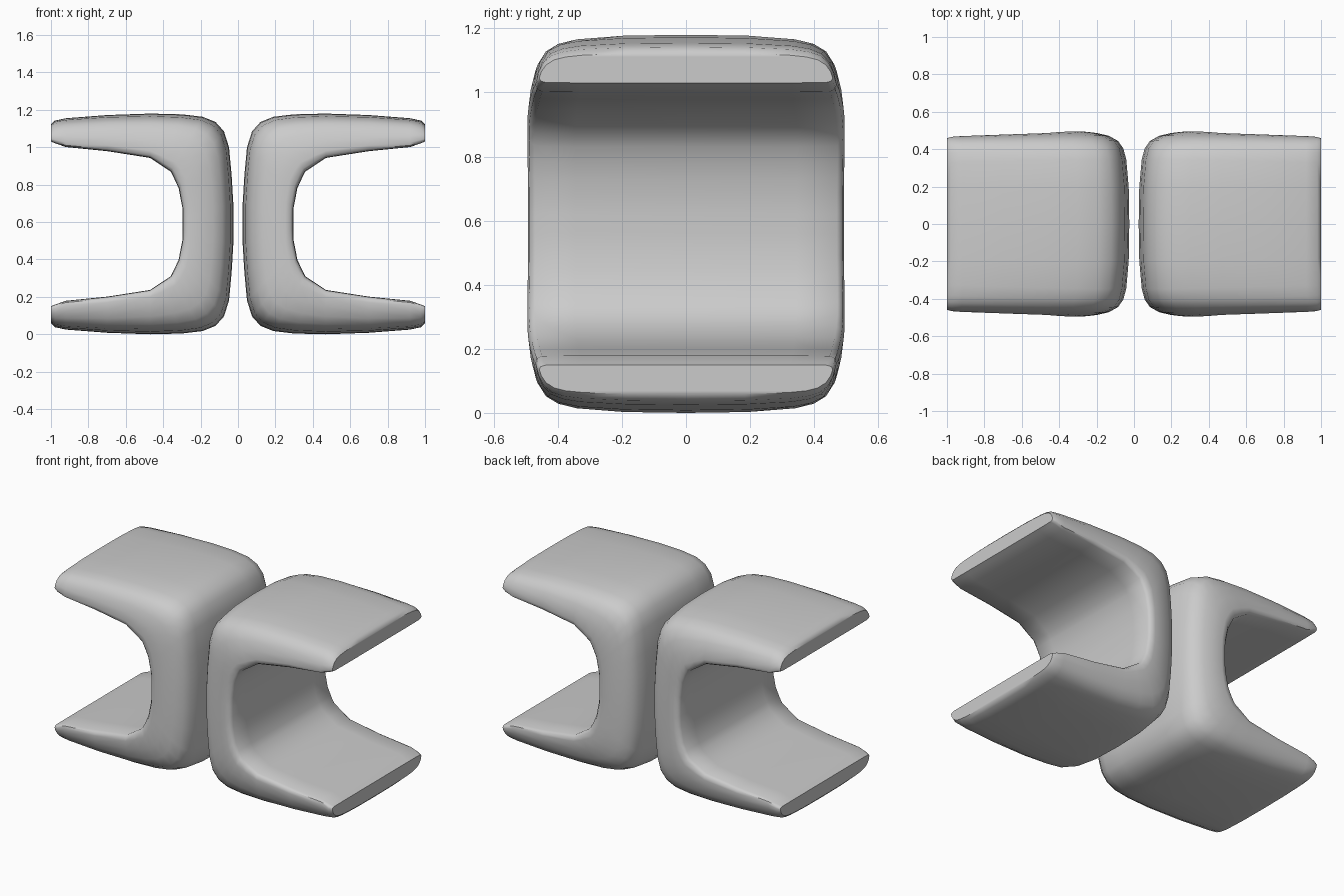
import bpy, bmesh

if "Cube" in bpy.data.objects:
    bpy.data.objects.remove(bpy.data.objects["Cube"])

MID = 0.59  # height of the horizontal symmetry plane

# Upper half of the C profile: outer x, outer z, inner x, inner z, half width in y
upper = [
    (1.0, 1.122, 1.0, 1.03, 0.458), (0.98, 1.142, 0.975, 1.02, 0.466),
    (0.92, 1.155, 0.92, 1.001, 0.47), (0.7, 1.172, 0.7, 0.979, 0.478),
    (0.47, 1.18, 0.47, 0.943, 0.486), (0.3, 1.176, 0.415, 0.906, 0.492),
    (0.19, 1.163, 0.36, 0.87, 0.495), (0.12, 1.135, 0.34, 0.83, 0.495),
    (0.075, 1.085, 0.317, 0.78, 0.495), (0.048, 1.0, 0.308, 0.73, 0.494),
    (0.034, 0.85, 0.298, 0.68, 0.493), (0.025, 0.7, 0.296, 0.62, 0.493),
]
stations = upper + [(a, 2 * MID - b, c, 2 * MID - d, w)
                    for a, b, c, d, w in reversed(upper)]

# Half of the rounded cross-section: fraction of width, fraction of thickness
half = [(0.4, 0.012), (0.7, 0.06), (0.82, 0.12), (0.90, 0.22), (0.955, 0.4),
        (0.985, 0.62), (1.0, 0.84), (0.99, 0.94), (0.955, 0.99), (0.7, 1.0)]
ring_shape = [(0, 0)] + half + [(0, 1)] + [(-y, t) for y, t in reversed(half)]


def c_block(name, side):
    bm = bmesh.new()
    rings = []
    for ox, oz, ix, iz, w in stations:
        rings.append([bm.verts.new((side * (ox + (ix - ox) * t), y * w,
                                    oz + (iz - oz) * t)) for y, t in ring_shape])
    n = len(ring_shape)
    for a, b in zip(rings, rings[1:]):
        for i in range(n):
            j = (i + 1) % n
            bm.faces.new((a[i], a[j], b[j], b[i]))
    # Flat lips at the two open ends
    bm.faces.new(rings[0])
    bm.faces.new(rings[-1])
    bmesh.ops.recalc_face_normals(bm, faces=bm.faces)
    mesh = bpy.data.meshes.new(name)
    bm.to_mesh(mesh)
    bm.free()
    obj = bpy.data.objects.new(name, mesh)
    bpy.context.collection.objects.link(obj)
    bpy.ops.object.select_all(action='DESELECT')
    obj.select_set(True)
    bpy.context.view_layer.objects.active = obj
    bpy.ops.object.shade_smooth_by_angle(angle=0.8)


# Two C-shaped blocks standing back to back
c_block("right_channel", 1)
c_block("left_channel", -1)
